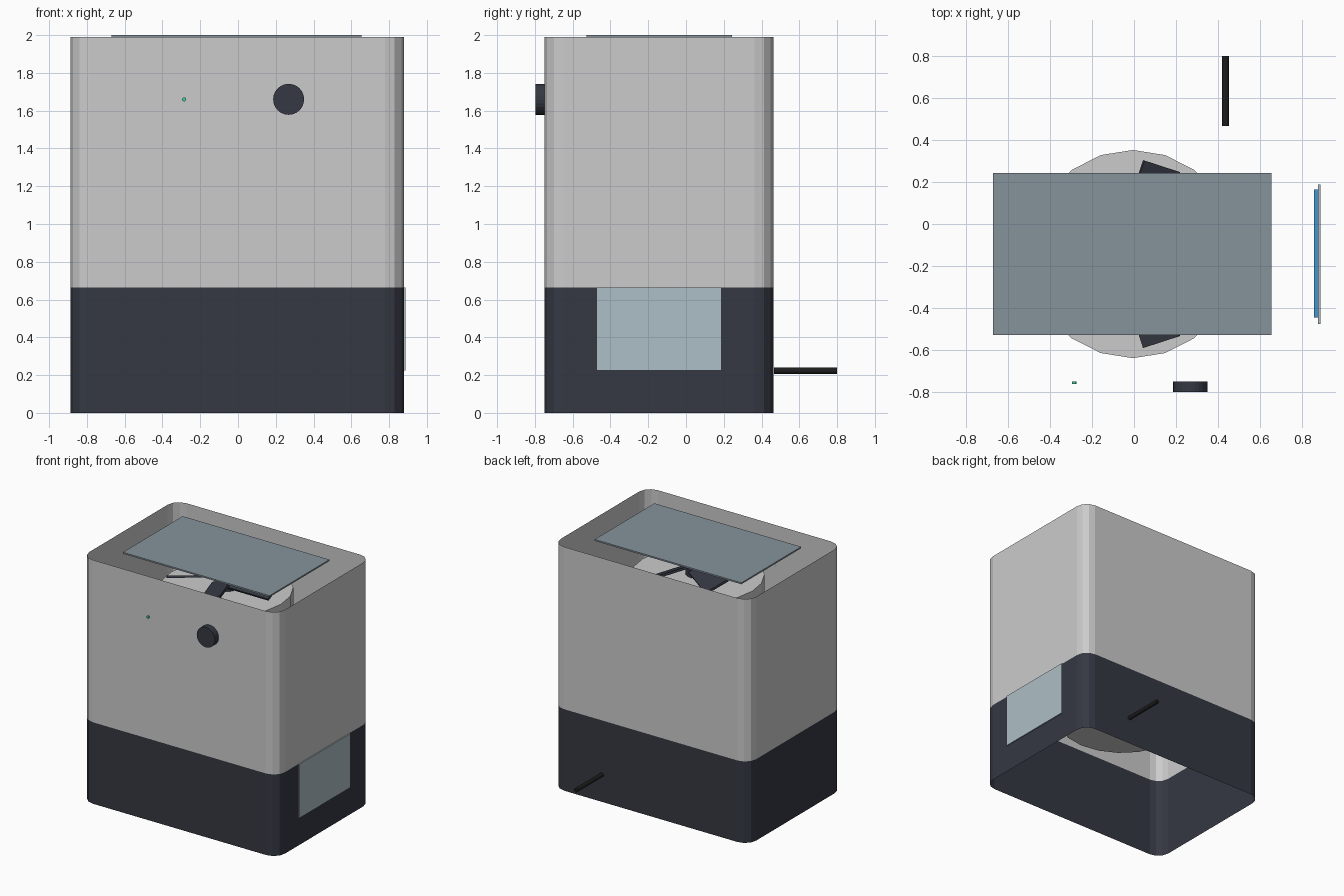
import bpy, bmesh
from math import sin, cos, pi, radians
from mathutils import Matrix, Vector

if "Cube" in bpy.data.objects:
    bpy.data.objects.remove(bpy.data.objects["Cube"])

CX, CY = -0.005, -0.143   # centre line of the housing


def material(name, rgb):
    m = bpy.data.materials.new(name)
    m.diffuse_color = (*rgb, 1)
    m.use_nodes = True
    m.node_tree.nodes["Principled BSDF"].inputs["Base Color"].default_value = m.diffuse_color
    return m


DARK = material("dark_plastic", (0.035, 0.04, 0.055))
BLACK = material("black_rubber", (0.012, 0.012, 0.012))
PLATE = material("grille_grey", (0.24, 0.29, 0.33))
GLASS = material("window_tint", (0.42, 0.52, 0.57))
WATER = material("water_blue", (0.06, 0.3, 0.6))
GREEN = material("light_green", (0.05, 0.6, 0.3))


def make(name, bm, mat=None):
    me = bpy.data.meshes.new(name)
    bm.to_mesh(me)
    bm.free()
    ob = bpy.data.objects.new(name, me)
    bpy.context.collection.objects.link(ob)
    if mat:
        me.materials.append(mat)
    return ob


def box(name, lo, hi, mat=None, xf=Matrix()):
    lo, hi = Vector(lo), Vector(hi)
    bm = bmesh.new()
    m = xf @ Matrix.Translation((lo + hi) / 2) @ Matrix.Diagonal((*(hi - lo), 1))
    bmesh.ops.create_cube(bm, size=1, matrix=m)
    return make(name, bm, mat)


def cylinder(name, centre, r, depth, sides, mat=None, rot=Matrix()):
    bm = bmesh.new()
    bmesh.ops.create_cone(bm, cap_ends=True, segments=sides, radius1=r, radius2=r,
                          depth=depth, matrix=Matrix.Translation(centre) @ rot)
    return make(name, bm, mat)


def sleeve(name, z0, z1, mat=None, hx=0.883, hy=0.605, r=0.1, seg=3):
    """Open rounded-rectangle wall, single skin."""
    pts = []
    for k, (sx, sy) in enumerate([(1, 1), (-1, 1), (-1, -1), (1, -1)]):
        for i in range(seg + 1):
            a = pi / 2 * (k + i / seg)
            pts.append((CX + sx * (hx - r) + r * cos(a), CY + sy * (hy - r) + r * sin(a)))
    bm = bmesh.new()
    low = [bm.verts.new((x, y, z0)) for x, y in pts]
    top = [bm.verts.new((x, y, z1)) for x, y in pts]
    n = len(pts)
    for i in range(n):
        j = (i + 1) % n
        bm.faces.new((low[i], low[j], top[j], top[i]))
    return make(name, bm, mat)


# Housing: dark water tank below, light shell above, both open-ended
sleeve("water_tank", 0, 0.665, DARK)
sleeve("upper_shell", 0.665, 1.99)

# Floating top grille plate
box("top_grille", (-0.67, -0.528, 1.988), (0.655, 0.243, 2.0), PLATE)

# Filter drum inside
cylinder("filter_drum", (CX, CY, 1.185), 0.495, 1.11, 20, None)

# Fan: hub and five pitched blades
cylinder("fan_hub", (CX, CY, 1.82), 0.09, 0.14, 16, DARK)
for i in range(5):
    xf = (Matrix.Translation((CX, CY, 1.835)) @ Matrix.Rotation(i * 2 * pi / 5, 4, 'Z')
          @ Matrix.Rotation(radians(25), 4, 'X'))
    box(f"fan_blade_{i + 1}", (0.06, -0.098, -0.009), (0.44, 0.098, 0.009), DARK, xf)

# Level window on the right side with water behind it
box("level_window", (0.874, -0.475, 0.225), (0.887, 0.187, 0.665), GLASS)
box("water_level", (0.855, -0.445, 0.25), (0.877, 0.163, 0.5), WATER)

# Front controls and rear cord
along_y = Matrix.Rotation(pi / 2, 4, 'X')
knob = cylinder("control_knob", (0.268, -0.773, 1.66), 0.082, 0.05, 24, DARK, along_y)
cylinder("indicator_light", (-0.285, -0.754, 1.66), 0.011, 0.012, 12, GREEN, along_y)
cylinder("power_cord", (0.435, 0.633, 0.223), 0.017, 0.334, 12, BLACK, along_y)
